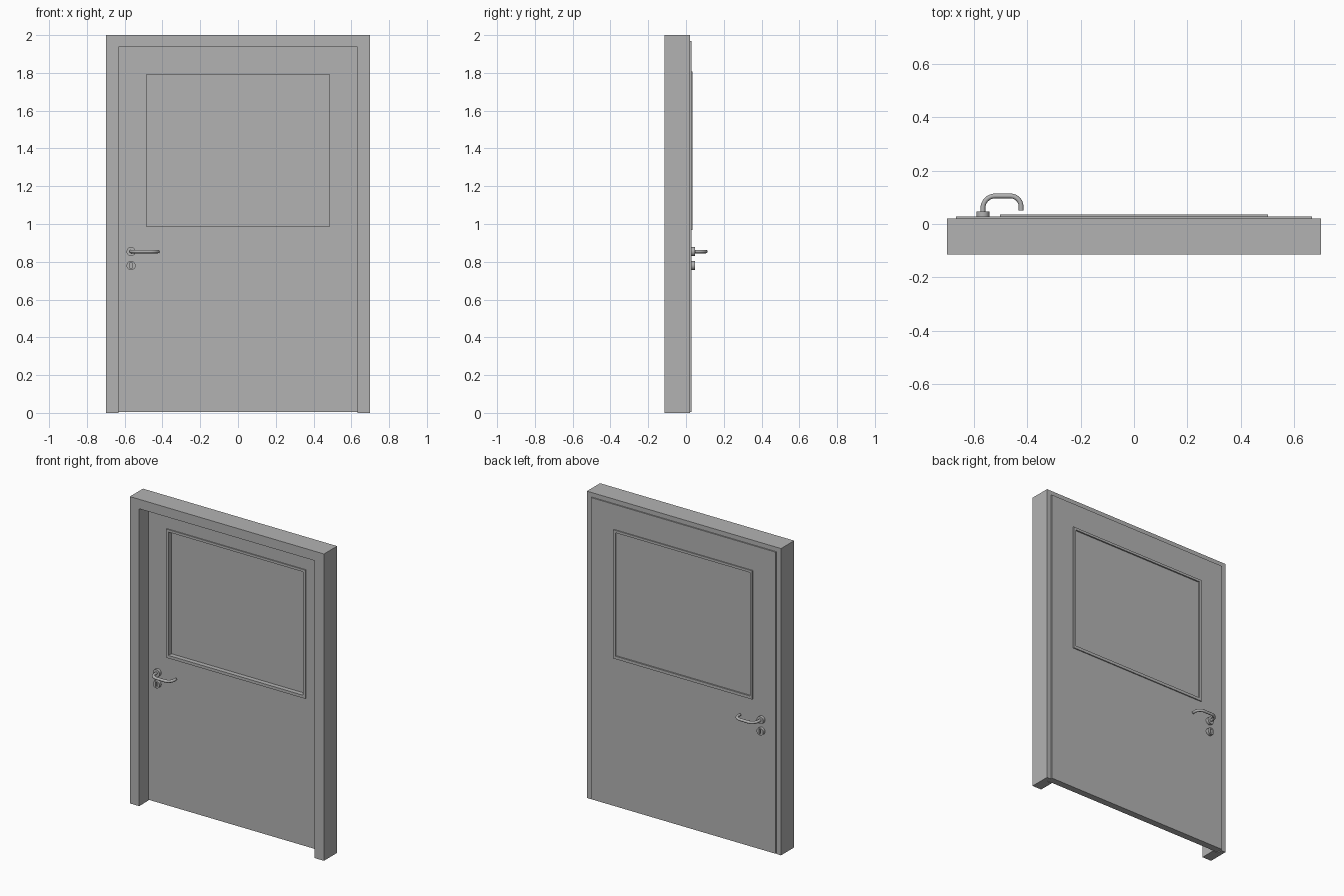
import bpy, bmesh, math
from mathutils import Vector

cube = bpy.data.objects.get("Cube")
if cube:
    bpy.data.objects.remove(cube, do_unlink=True)

GREY = (0.45, 0.45, 0.45, 1)
mat = bpy.data.materials.new("plain_grey")
mat.use_nodes = True
mat.diffuse_color = GREY
mat.node_tree.nodes["Principled BSDF"].inputs["Base Color"].default_value = GREY

# Main depths along y
LEAF_FRONT, LEAF_BACK = -0.016, 0.028
MIDDLE = (LEAF_FRONT + LEAF_BACK) / 2
HANDLE_X, HANDLE_Z, LOCK_Z = -0.566, 0.854, 0.78


def finish(name, bm):
    bmesh.ops.recalc_face_normals(bm, faces=bm.faces)
    mesh = bpy.data.meshes.new(name)
    bm.to_mesh(mesh)
    bm.free()
    obj = bpy.data.objects.new(name, mesh)
    bpy.context.collection.objects.link(obj)
    mesh.materials.append(mat)
    return obj


def select(obj):
    bpy.ops.object.select_all(action="DESELECT")
    obj.select_set(True)
    bpy.context.view_layer.objects.active = obj


def smooth(obj):
    select(obj)
    bpy.ops.object.shade_smooth_by_angle(angle=math.radians(35))


def bridge(bm, a, b, closed=True):
    """Quads between two vertex rows."""
    n = len(a)
    for i in range(n if closed else n - 1):
        j = (i + 1) % n
        bm.faces.new((a[i], a[j], b[j], b[i]))


def rect_ring(name, outer, inner, y0, y1):
    """Rectangular ring; outer and inner are (half width, bottom, top)."""
    bm = bmesh.new()

    def row(size, y):
        w, lo, hi = size
        return [bm.verts.new((x, y, z)) for x, z in ((-w, lo), (w, lo), (w, hi), (-w, hi))]

    rows = [row(outer, y0), row(outer, y1), row(inner, y1), row(inner, y0)]
    for i in range(4):
        bridge(bm, rows[i], rows[(i + 1) % 4])
    return finish(name, bm)


def box(name, lo, hi):
    bm = bmesh.new()
    bmesh.ops.create_cube(bm, size=1)
    lo, hi = Vector(lo), Vector(hi)
    for v in bm.verts:
        v.co = (lo + hi) / 2 + Vector(a * b for a, b in zip(v.co, hi - lo))
    return finish(name, bm)


def disc(name, radius, z, y0, y1):
    """Short cylinder along y at the handle's x position."""
    bm = bmesh.new()
    rows = [[bm.verts.new((HANDLE_X + radius * math.cos(math.tau * i / 32), y,
                           z + radius * math.sin(math.tau * i / 32)))
             for i in range(32)] for y in (y0, y1)]
    bridge(bm, *rows)
    for r in rows:
        bm.faces.new(r)
    return finish(name, bm)


# Door frame: rebated profile swept up, across and down
bm = bmesh.new()
profile = [(0, -0.114), (0.067, -0.114), (0.067, LEAF_FRONT),
           (0.032, LEAF_FRONT), (0.032, 0.021), (0, 0.021)]
rows = []
for side, top in ((-1, False), (-1, True), (1, True), (1, False)):
    rows.append([bm.verts.new((side * (0.7 - d), y, 2 - d * 0.92 if top else 0))
                 for d, y in profile])
for a, b in zip(rows, rows[1:]):
    bridge(bm, a, b)
bm.faces.new(rows[0])
bm.faces.new(rows[-1])
finish("door_frame", bm)

# Door leaf with a window opening, its trim and the pane
rect_ring("door_leaf", (0.666, 0.004, 1.97), (0.494, 0.978, 1.798), LEAF_FRONT, LEAF_BACK)
rect_ring("window_trim", (0.502, 0.968, 1.807), (0.485, 0.987, 1.791),
          LEAF_FRONT - 0.007, LEAF_BACK + 0.007)
box("window_pane", (-0.49, 0.007, 0.982), (0.49, 0.026, 1.796))

# Handle path in (x, distance from the leaf)
path = [(HANDLE_X, 0.005), (HANDLE_X, 0.022)]
for i in range(13):
    t = math.pi / 2 * i / 12
    path.append((HANDLE_X + 0.046 * (1 - math.cos(t)), 0.031 + 0.046 * math.sin(t)))
for i in range(13):
    t = math.pi / 2 * i / 12
    path.append((-0.463 + 0.04 * math.sin(t), 0.037 + 0.04 * math.cos(t)))
path.append((-0.423, 0.022))

# Handle, rose and lock on both faces of the leaf
for label, side in (("back", 1), ("front", -1)):
    face = LEAF_BACK if side > 0 else LEAF_FRONT
    curve = bpy.data.curves.new(label + "_handle", "CURVE")
    curve.dimensions = "3D"
    curve.bevel_depth = 0.009
    curve.bevel_resolution = 4
    curve.use_fill_caps = True
    spline = curve.splines.new("POLY")
    spline.points.add(len(path) - 1)
    for p, (x, d) in zip(spline.points, path):
        p.co = (x, face + side * d, HANDLE_Z, 1)
    handle = bpy.data.objects.new(label + "_handle", curve)
    bpy.context.collection.objects.link(handle)
    curve.materials.append(mat)
    select(handle)
    bpy.ops.object.convert(target="MESH")
    smooth(bpy.context.object)

    smooth(disc(label + "_handle_rose", 0.024, HANDLE_Z, face - side * 0.003, face + side * 0.019))

    # Lock rose with a narrow vertical key slot
    lock = disc(label + "_lock_rose", 0.024, LOCK_Z, face - side * 0.003, face + side * 0.019)
    ends = sorted((face + side * 0.008, face + side * 0.03))
    cutter = box(label + "_slot_cutter", (HANDLE_X - 0.005, ends[0], LOCK_Z - 0.015),
                 (HANDLE_X + 0.005, ends[1], LOCK_Z + 0.015))
    cutter.hide_render = True
    cut = lock.modifiers.new("key_slot", "BOOLEAN")
    cut.operation = "DIFFERENCE"
    cut.solver = "EXACT"
    cut.object = cutter
    select(lock)
    bpy.ops.object.modifier_apply(modifier=cut.name)
    bpy.data.objects.remove(cutter, do_unlink=True)
    smooth(lock)
